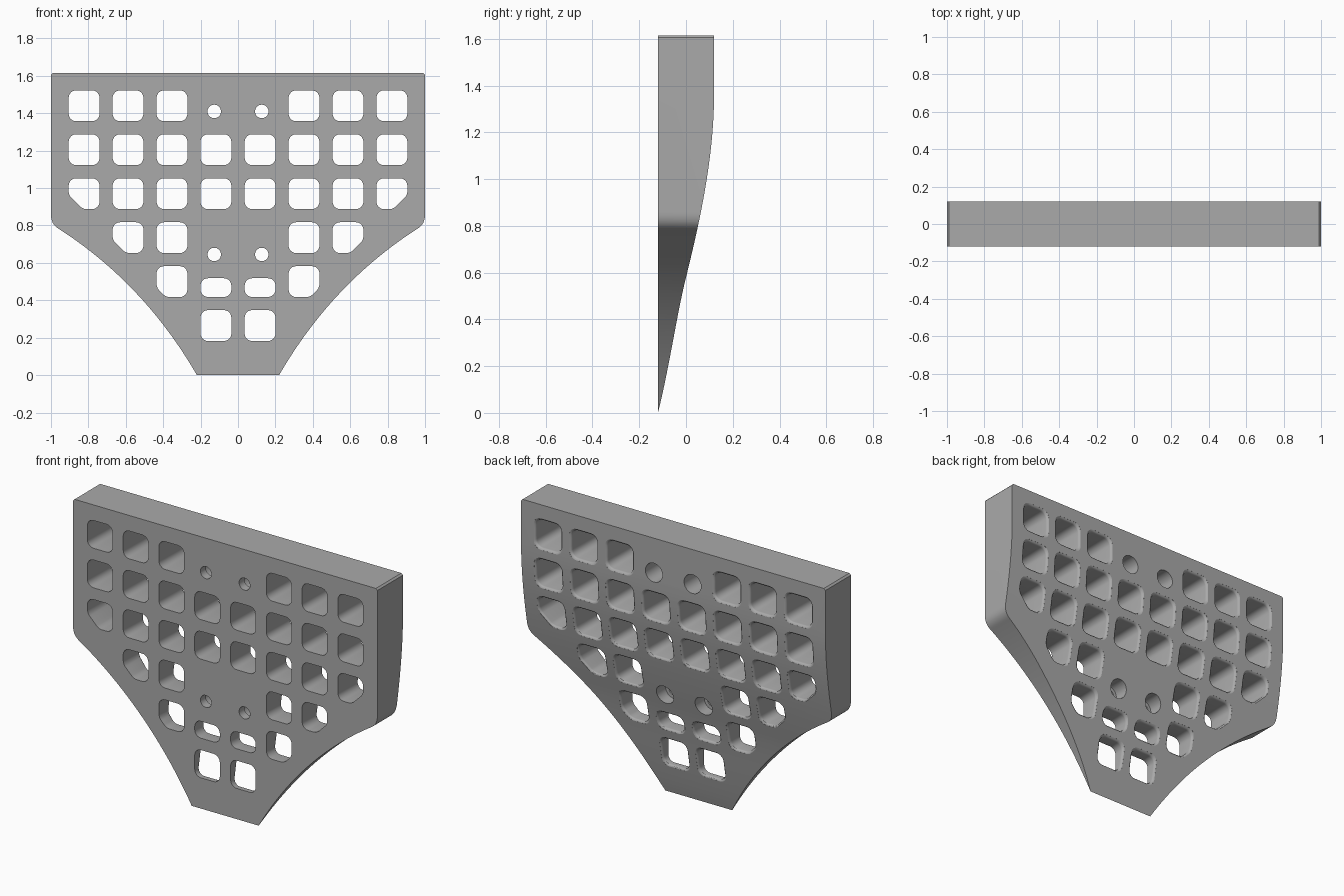
import bpy
import bmesh
import math
from mathutils import Vector
from mathutils.geometry import interpolate_bezier

cube = bpy.data.objects.get("Cube")
if cube:
    bpy.data.objects.remove(cube, do_unlink=True)

FRONT, TOP, FAR = -0.12, 1.615, 0.3
PITCH, COL0, HOLE = 0.235, 0.118, 0.165
RIM = 0.015

grey = bpy.data.materials.new("plain grey")
grey.use_nodes = True
grey.diffuse_color = (0.4, 0.4, 0.4, 1)
grey.node_tree.nodes["Principled BSDF"].inputs["Base Color"].default_value = grey.diffuse_color


def bezier(a, b, c, d, n):
    return [Vector(p) for p in interpolate_bezier(*[Vector(p) for p in (a, b, c, d)], n)]


def rounded(corners, cuts, n=7, splits=4):
    """Closed outline with curved corners and evenly split straight edges."""
    pts = []
    for i, c in enumerate(corners):
        p, q = Vector(corners[i - 1]), Vector(corners[(i + 1) % len(corners)])
        c = Vector(c)
        a = c + (p - c).normalized() * cuts[i]
        b = c + (q - c).normalized() * cuts[i]
        if pts:
            pts += [pts[-1].lerp(a, k / splits) for k in range(1, splits)]
        pts += bezier(a, a.lerp(c, 0.55), b.lerp(c, 0.55), b, n)
    last, first = pts[-1], pts[0]
    return pts + [last.lerp(first, k / splits) for k in range(1, splits)]


def loft(bm, rings):
    """Skin a stack of equal rings and cap both ends."""
    vs = [[bm.verts.new(p) for p in ring] for ring in rings]
    n = len(vs[0])
    for lo, hi in zip(vs, vs[1:]):
        for i in range(n):
            j = (i + 1) % n
            bm.faces.new((lo[i], lo[j], hi[j], hi[i]))
    bm.faces.new(vs[0][::-1])
    bm.faces.new(vs[-1])


def finish(name, bm):
    bmesh.ops.recalc_face_normals(bm, faces=bm.faces)
    mesh = bpy.data.meshes.new(name)
    bm.to_mesh(mesh)
    bm.free()
    mesh.materials.append(grey)
    ob = bpy.data.objects.new(name, mesh)
    bpy.context.scene.collection.objects.link(ob)
    return ob


# Side profile: flat front, S-curved back thinning to a knife edge (y, z)
back_curve = bezier((FRONT, 0), (-0.07, 0.2), (-0.04, 0.42), (0, 0.58), 16)
back_curve += bezier((0, 0.58), (0.06, 0.82), (0.12, 1.1), (0.12, 1.36), 20)[1:]
back_curve.append(Vector((0.12, 1.7)))


def back(z):
    for a, b in zip(back_curve, back_curve[1:]):
        if z <= b.y:
            return a.x + (b.x - a.x) * (z - a.y) / (b.y - a.y)
    return 0.12


bm = bmesh.new()
profile = back_curve + [Vector((FRONT, 1.7))]
loft(bm, [[(x, p.x, p.y) for p in profile] for x in (-1.1, 1.1)])
plate = finish("perforated_plate", bm)

# Front outline: square shoulders, rounded corners, concave flanks (x, z)
half = [Vector((0.99, TOP)), Vector((1, TOP - 0.01))]
half += bezier((1, 0.86), (1, 0.82), (0.985, 0.797), (0.955, 0.78), 10)
half += bezier((0.955, 0.78), (0.66, 0.59), (0.41, 0.33), (0.22, 0), 28)[1:]
half.append(Vector((0.19, -0.05)))
outline = half + [Vector((-p.x, p.y)) for p in reversed(half)]
bm = bmesh.new()
loft(bm, [[(p.x, y, p.y) for p in outline] for y in (-FAR, FAR)])
outline_cutter = finish("outline_cutter", bm)

# Windows: straight walls with a softened rim at the back
bm = bmesh.new()


def window(col, z, h=HOLE, clip=0):
    w2, h2 = HOLE / 2, h / 2
    corners = [(-w2, h2), (-w2, -h2)]
    cuts = [0.04, 0.04]
    if clip:
        corners += [(w2 - clip, -h2), (w2, clip - h2)]
        cuts += [0.02, 0.02]
    else:
        corners.append((w2, -h2))
        cuts.append(0.04)
    shape = rounded(corners + [(w2, h2)], cuts + [0.04])
    for side in (-1, 1):
        def ring(grow, depth):
            pts = []
            for p in shape:
                x = side * (COL0 + col * PITCH + p.x * (1 + grow / w2))
                pz = z + p.y * (1 + grow / h2)
                pts.append((x, -FAR if depth is None else back(pz) + depth, pz))
            return pts
        rings = [ring(0, None)]
        for deg in (0, 25, 50, 75):
            a = math.radians(deg)
            rings.append(ring(RIM * (1 - math.cos(a)), RIM * (math.sin(a) - 1)))
        rings.append(ring(RIM * (1 - math.cos(a)), 0.1))
        loft(bm, rings)


rows = [((1, 2, 3), None), ((0, 1, 2, 3), None), ((0, 1, 2, 3), 0.075),
        ((1, 2), 0.07), ((1,), 0.05), ((0,), None)]
for r, (cols, clip) in enumerate(rows):
    for c in cols:
        window(c, 1.44 - r * PITCH, clip=clip if clip and c == cols[-1] else 0)
window(0, 0.468, h=0.1)

# Screw holes with a wider bore from the back
for z in (1.41, 0.645):
    for x in (-0.127, 0.127):
        steps = [(0.036, -FAR), (0.036, FRONT + 0.05), (0.056, FRONT + 0.05), (0.056, FAR)]
        loft(bm, [[(x + rad * math.cos(k * math.tau / 32), y, z + rad * math.sin(k * math.tau / 32))
                   for k in range(32)] for rad, y in steps])
hole_cutter = finish("hole_cutter", bm)

# Trim to the outline, then punch the openings
bpy.ops.object.select_all(action='DESELECT')
bpy.context.view_layer.objects.active = plate
plate.select_set(True)
for cutter, op in ((outline_cutter, 'INTERSECT'), (hole_cutter, 'DIFFERENCE')):
    mod = plate.modifiers.new(cutter.name, 'BOOLEAN')
    mod.operation, mod.solver, mod.object = op, 'EXACT', cutter
    bpy.ops.object.modifier_apply(modifier=mod.name)
    bpy.data.objects.remove(cutter, do_unlink=True)
bpy.ops.object.shade_smooth_by_angle(angle=math.radians(30))
